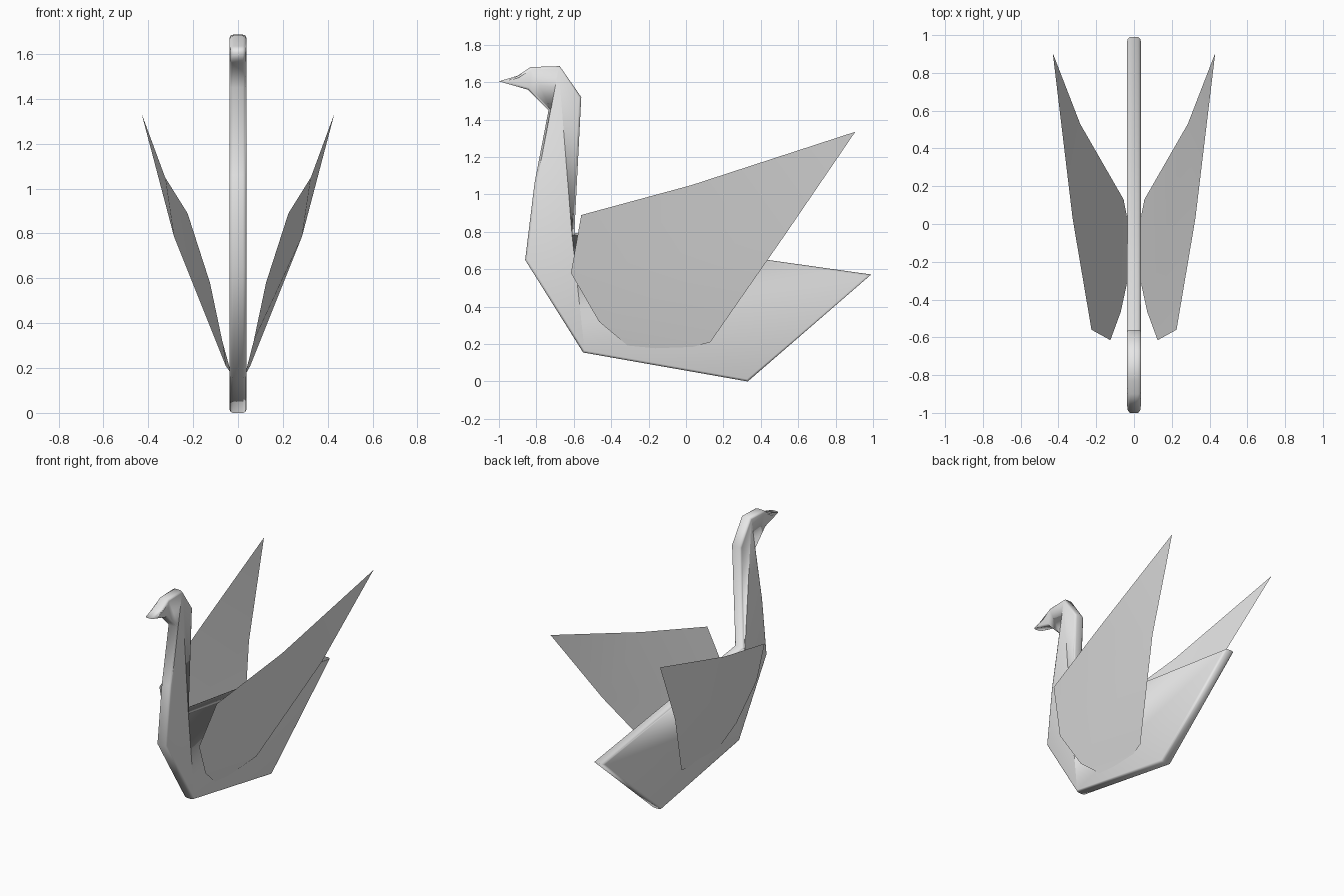
import bpy, bmesh
from mathutils import Vector

if "Cube" in bpy.data.objects:
    bpy.data.objects.remove(bpy.data.objects["Cube"])

grey = bpy.data.materials.new("light_grey")
grey.diffuse_color = (0.8, 0.8, 0.8, 1)
grey.use_nodes = True
grey.node_tree.nodes["Principled BSDF"].inputs["Base Color"].default_value = grey.diffuse_color


def finish(name, bm):
    mesh = bpy.data.meshes.new(name)
    bm.to_mesh(mesh)
    bm.free()
    mesh.materials.append(grey)
    for p in mesh.polygons:
        p.use_smooth = True
    obj = bpy.data.objects.new(name, mesh)
    bpy.context.collection.objects.link(obj)
    return obj


def inset(points, d):
    """Mitred inward offset of a closed clockwise outline."""
    out = []
    for i, p in enumerate(points):
        a = (p - points[i - 1]).normalized()
        b = (points[(i + 1) % len(points)] - p).normalized()
        na, nb = Vector((a.y, -a.x)), Vector((b.y, -b.x))
        out.append(p + (na + nb) * d / (1 + na.dot(nb)))
    return out


# Body, neck and head: side outline (y, z), clockwise from the beak tip
outline = [Vector(p) for p in (
    (-1, 1.605), (-0.9, 1.635), (-0.83, 1.681), (-0.675, 1.686),
    (-0.56, 1.52), (-0.597, 0.795), (0.99, 0.572), (0.33, 0.0),
    (-0.55, 0.155), (-0.86, 0.65), (-0.81, 1.06), (-0.735, 1.45),
    (-0.845, 1.56))]

# Slab with rounded rims, built from mirrored inset rings
bm = bmesh.new()
rings = []
for x, d in ((-0.037, 0.012), (-0.033, 0.004), (-0.022, 0),
             (0.022, 0), (0.033, 0.004), (0.037, 0.012)):
    rings.append([bm.verts.new((x, p.x, p.y)) for p in inset(outline, d)])
n = len(outline)
for r, s in zip(rings, rings[1:]):
    for i in range(n):
        j = (i + 1) % n
        bm.faces.new((r[i], r[j], s[j], s[i]))
caps = [bm.faces.new(rings[0]), bm.faces.new(rings[-1])]
bmesh.ops.triangulate(bm, faces=caps)
bmesh.ops.recalc_face_normals(bm, faces=bm.faces)
finish("body", bm)

# Wings: thin folded sheets, mirrored in x
wing = [(0.43, 0.905, 1.335), (0.325, 0.03, 1.05), (0.225, -0.56, 0.89),
        (0.125, -0.615, 0.58), (0.07, -0.465, 0.32), (0.03, -0.28, 0.165),
        (0.03, 0.0, 0.175), (0.055, 0.13, 0.21), (0.285, 0.53, 0.785)]
panels = [(0, 1, 8), (1, 2, 3, 8), (3, 4, 7, 8), (4, 5, 6, 7)]
for side, name in ((1, "right_wing"), (-1, "left_wing")):
    bm = bmesh.new()
    v = [bm.verts.new((side * x, y, z)) for x, y, z in wing]
    for f in panels:
        bm.faces.new([v[i] for i in (f[::-1] if side > 0 else f)])
    bm.normal_update()
    # turn the faces outward
    if sum(f.normal.x for f in bm.faces) * side < 0:
        bmesh.ops.reverse_faces(bm, faces=bm.faces)
    finish(name, bm)
